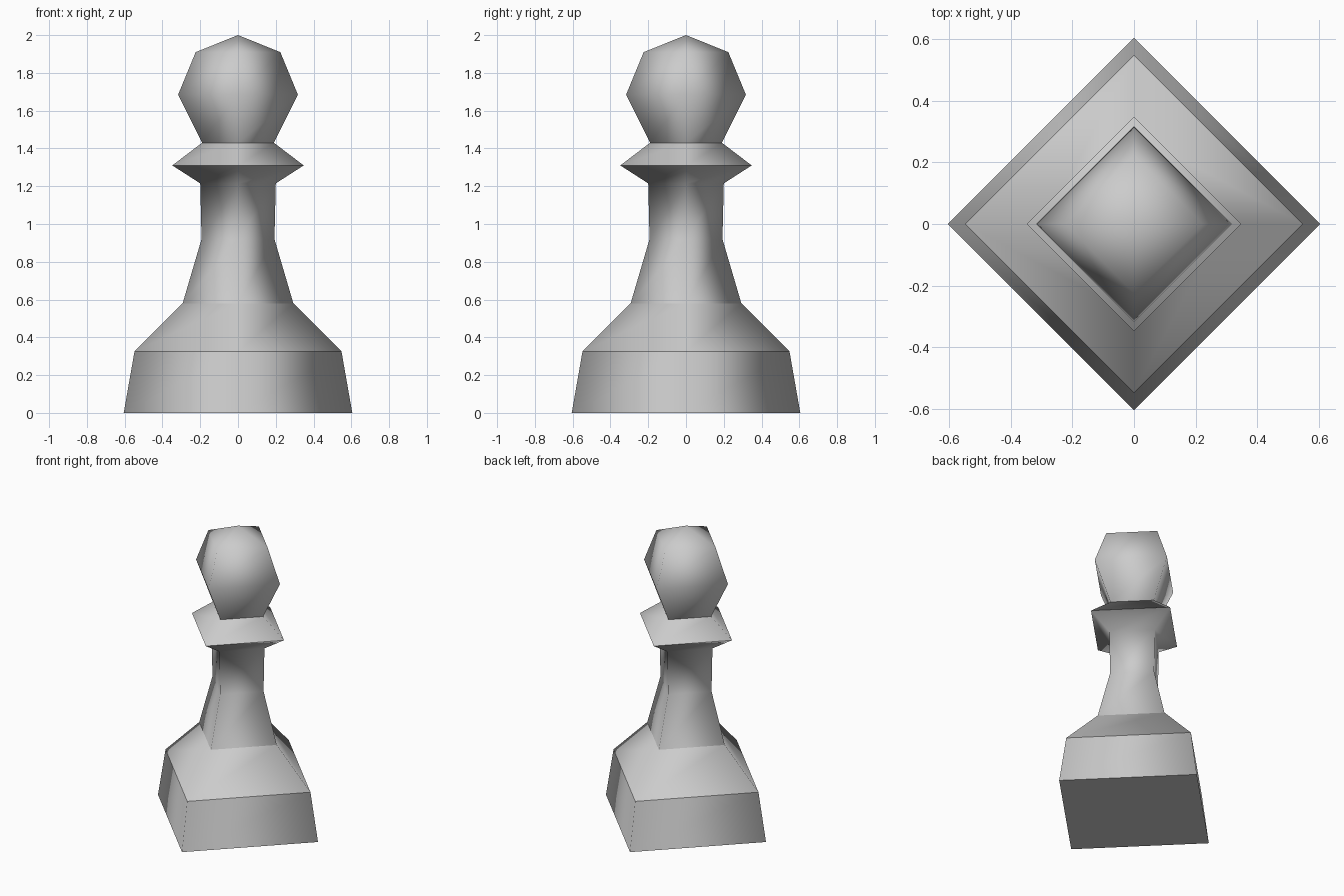
import bpy
import bmesh
from math import cos, sin, pi

cube = bpy.data.objects.get("Cube")
if cube:
    bpy.data.objects.remove(cube, do_unlink=True)

SIDES = 4

# Single grey finish
grey = bpy.data.materials.new("plain grey")
grey.use_nodes = True
colour = (0.6, 0.6, 0.6, 1)
grey.diffuse_color = colour
grey.node_tree.nodes["Principled BSDF"].inputs["Base Color"].default_value = colour


def turned_part(name, profile, floor=False):
    """Sweep (radius, height) points round z; a zero radius makes a tip."""
    bm = bmesh.new()
    rings = []
    for r, z in profile:
        count = SIDES if r > 0 else 1
        rings.append([bm.verts.new((r * cos(2 * pi * i / SIDES),
                                    r * sin(2 * pi * i / SIDES), z))
                      for i in range(count)])
    for low, high in zip(rings, rings[1:]):
        for i in range(SIDES):
            j = (i + 1) % SIDES
            corners = [low[i], low[j]]
            corners += [high[j], high[i]] if len(high) > 1 else [high[0]]
            bm.faces.new(corners).smooth = True
    if floor:
        bm.faces.new(rings[0][::-1])
        for e in bm.edges:
            if all(v in rings[0] for v in e.verts):
                e.smooth = False
    mesh = bpy.data.meshes.new(name)
    bm.to_mesh(mesh)
    bm.free()
    mesh.materials.append(grey)
    obj = bpy.data.objects.new(name, mesh)
    bpy.context.collection.objects.link(obj)
    return obj


# Parts meet at their crisp rings; shading is soft within each part
turned_part("base", [(0.605, 0), (0.548, 0.325)], floor=True)
turned_part("base_shoulder", [(0.548, 0.325), (0.293, 0.58)])
turned_part("stem_and_collar_underside",
            [(0.293, 0.58), (0.193, 0.92), (0.2, 1.215), (0.348, 1.31)])
turned_part("collar_top", [(0.348, 1.31), (0.19, 1.43)])
turned_part("head", [(0.19, 1.43), (0.317, 1.685), (0.224, 1.91), (0, 2)])
